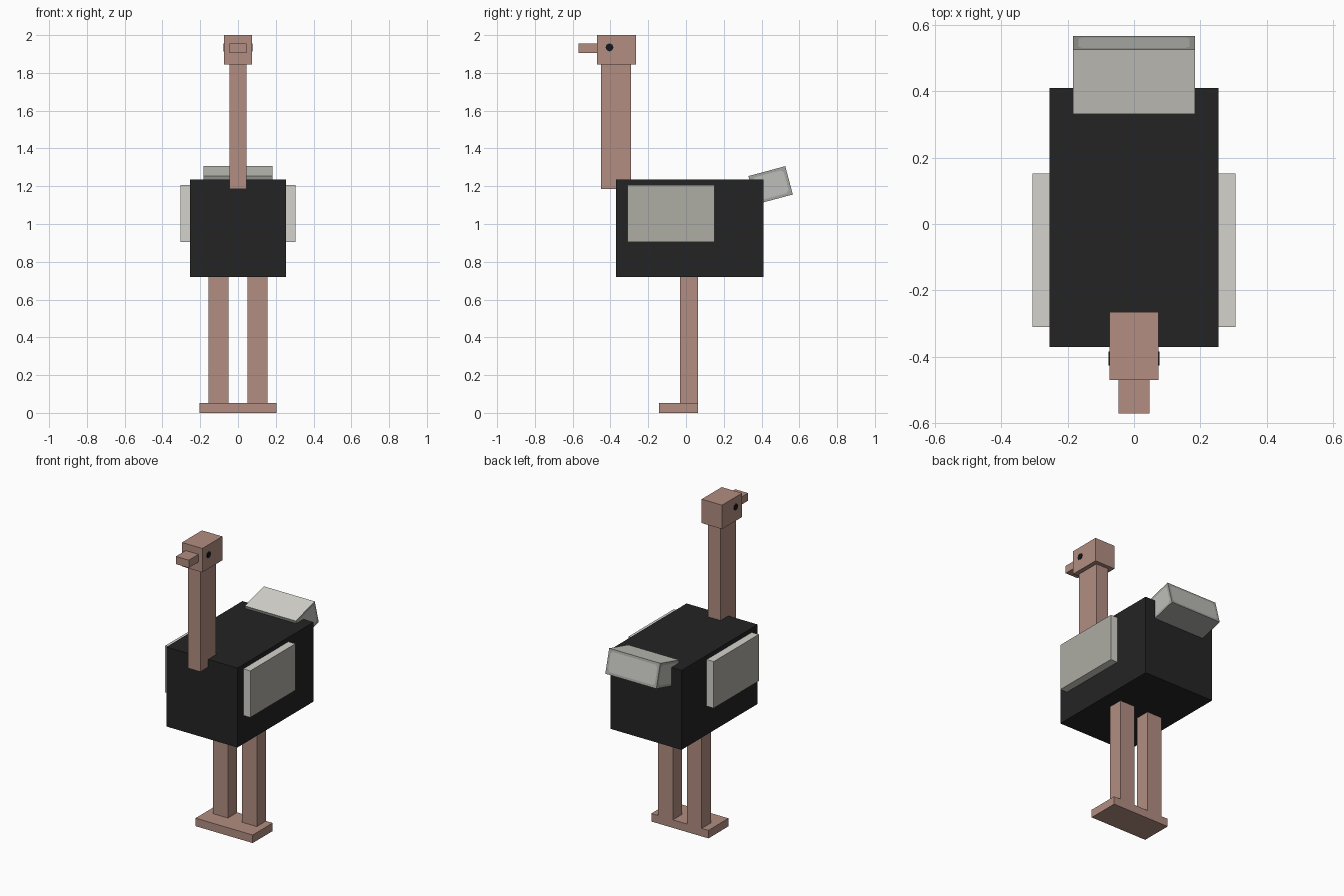
import bpy
import bmesh
import math
from mathutils import Vector

if "Cube" in bpy.data.objects:
    bpy.data.objects.remove(bpy.data.objects["Cube"], do_unlink=True)


def material(name, hex_colour):
    def linear(i):
        c = int(hex_colour[i:i + 2], 16) / 255
        return c / 12.92 if c <= 0.04045 else ((c + 0.055) / 1.055) ** 2.4
    colour = (linear(0), linear(2), linear(4), 1)
    m = bpy.data.materials.new(name)
    m.use_nodes = True
    m.diffuse_color = colour
    m.node_tree.nodes["Principled BSDF"].inputs["Base Color"].default_value = colour
    return m


skin = material("dusty pink skin", "B28D81")
black = material("black plumage", "242424")
pale = material("pale feather", "D3D2CB")
grey = material("grey feather", "ADACA4")
dark_grey = material("feather edge grey", "A3A39F")
patch = material("feather patch", "BEBEB9")
eye_black = material("eye black", "15161A")


def make_object(name, bm, mats):
    mesh = bpy.data.meshes.new(name)
    bm.to_mesh(mesh)
    bm.free()
    for m in mats:
        mesh.materials.append(m)
    ob = bpy.data.objects.new(name, mesh)
    bpy.context.collection.objects.link(ob)
    return ob


def box_mesh(low, high):
    bm = bmesh.new()
    bmesh.ops.create_cube(bm, size=1)
    low, high = Vector(low), Vector(high)
    bmesh.ops.scale(bm, vec=high - low, verts=bm.verts)
    bmesh.ops.translate(bm, vec=(low + high) / 2, verts=bm.verts)
    bm.normal_update()
    return bm


def box(name, low, high, mat):
    return make_object(name, box_mesh(low, high), [mat])


# Body, neck, head, beak and joined foot slab
box("body", (-0.255, -0.37, 0.72), (0.255, 0.41, 1.235), black)
box("neck", (-0.045, -0.45, 1.185), (0.045, -0.29, 1.845), skin)
box("head", (-0.073, -0.47, 1.845), (0.073, -0.265, 2.0), skin)
box("beak", (-0.046, -0.57, 1.905), (0.046, -0.47, 1.955), skin)
box("feet", (-0.205, -0.142, 0), (0.205, 0.063, 0.052), skin)

# Paired legs, wings and eyes
for side, s in (("left", 1), ("right", -1)):
    def span(a, b):
        return sorted((s * a, s * b))

    x0, x1 = span(0.05, 0.157)
    box(side + "_leg", (x0, -0.032, 0.052), (x1, 0.063, 0.72), skin)

    # Wing with a grey outer face and pale rim
    x0, x1 = span(0.255, 0.305)
    bm = box_mesh((x0, -0.31, 0.905), (x1, 0.152, 1.207))
    for f in bm.faces:
        f.material_index = 1 if f.normal.x * s > 0.9 else 0
    make_object(side + "_wing", bm, [pale, grey])

    # Flat eight-sided eye
    bpy.ops.mesh.primitive_cylinder_add(
        vertices=8, radius=0.021, depth=0.004,
        location=(s * 0.074, -0.405, 1.935), rotation=(0, math.pi / 2, 0))
    eye = bpy.context.object
    eye.name = side + "_eye"
    eye.data.materials.append(eye_black)

# Raised tail: pale top, grey edges, lighter patches inset on sides and back
bm = box_mesh((-0.183, -0.101, -0.0775), (0.183, 0.101, 0.0775))
for f in bm.faces:
    f.material_index = 0 if f.normal.z > 0.9 else 1
panels = [f for f in bm.faces if abs(f.normal.x) > 0.9 or f.normal.y > 0.9]
bmesh.ops.inset_individual(bm, faces=panels, thickness=0.022)
for f in panels:
    f.material_index = 2
    # Clip the corners of each patch
    bmesh.ops.bevel(bm, geom=list(f.verts), offset=0.014, segments=1,
                    affect='VERTICES', material=-1)
tail = make_object("tail", bm, [pale, dark_grey, patch])
tail.location = (0, 0.448, 1.205)
tail.rotation_euler = (math.radians(15), 0, 0)
